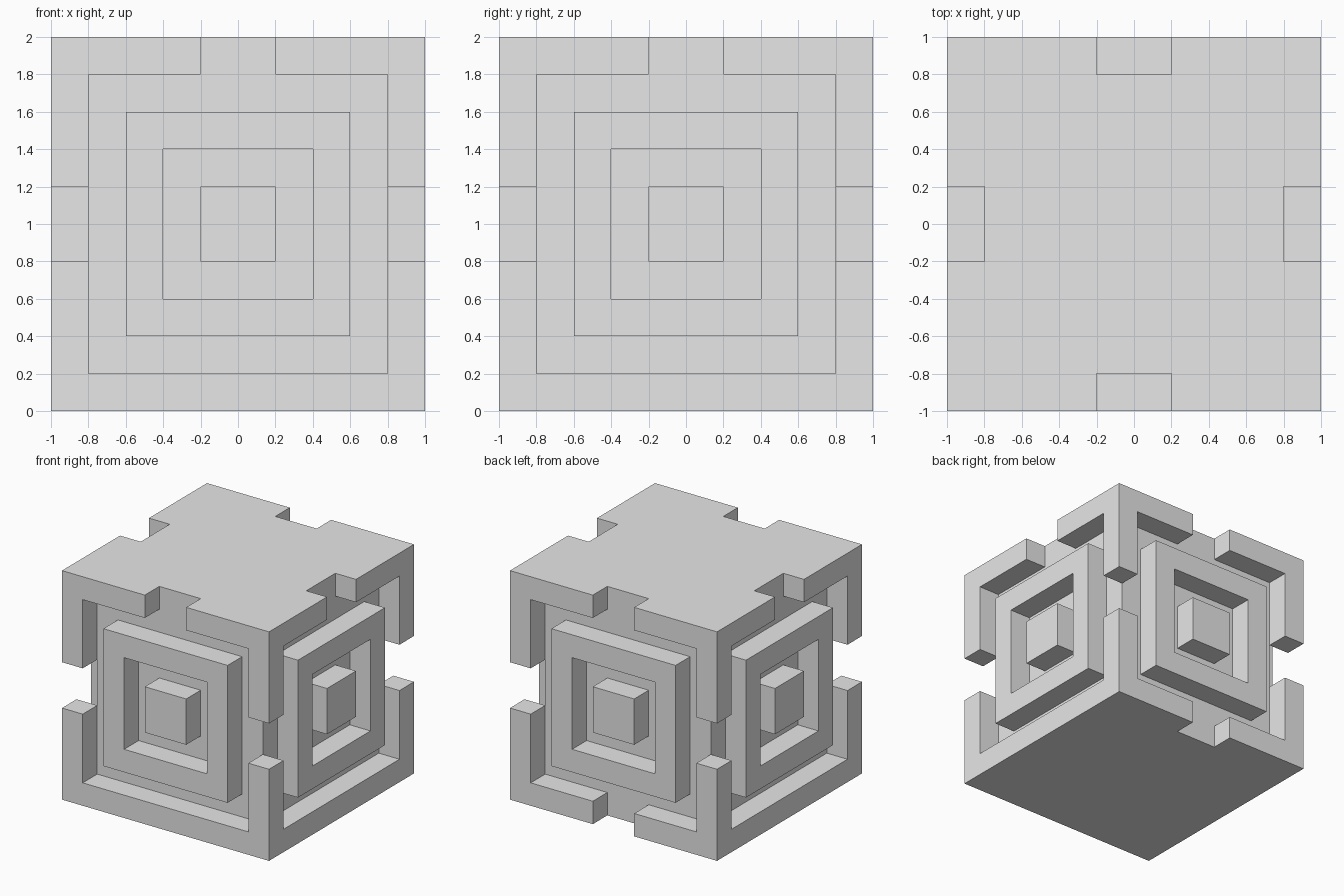
import bpy
import bmesh
from math import pi
from mathutils import Matrix

if "Cube" in bpy.data.objects:
    bpy.data.objects.remove(bpy.data.objects["Cube"], do_unlink=True)

GREY = (0.8, 0.8, 0.8, 1.0)
grey = bpy.data.materials.new("plain_grey")
grey.use_nodes = True
grey.diffuse_color = GREY
grey.node_tree.nodes["Principled BSDF"].inputs["Base Color"].default_value = GREY


def block_solid(name, cuts, filled, matrix=Matrix()):
    """Closed shell around the cells of a cut-up box for which filled(centre) is true."""
    counts = [len(c) - 1 for c in cuts]

    def is_solid(cell):
        if any(i < 0 or i >= n for i, n in zip(cell, counts)):
            return False
        return filled(*[(c[i] + c[i + 1]) / 2 for c, i in zip(cuts, cell)])

    bm = bmesh.new()
    for i in range(counts[0]):
        for j in range(counts[1]):
            for k in range(counts[2]):
                cell = (i, j, k)
                if not is_solid(cell):
                    continue
                for axis in range(3):
                    u, v = (axis + 1) % 3, (axis + 2) % 3
                    for side in (0, 1):
                        beside = list(cell)
                        beside[axis] += 2 * side - 1
                        if is_solid(beside):
                            continue
                        ring = []
                        for du, dv in ((0, 0), (1, 0), (1, 1), (0, 1)):
                            p = [0, 0, 0]
                            p[axis] = cuts[axis][cell[axis] + side]
                            p[u] = cuts[u][cell[u] + du]
                            p[v] = cuts[v][cell[v] + dv]
                            ring.append(bm.verts.new(p))
                        bm.faces.new(ring if side else ring[::-1])
    bmesh.ops.remove_doubles(bm, verts=bm.verts, dist=0.0001)
    bmesh.ops.transform(bm, matrix=matrix, verts=bm.verts)
    if matrix.determinant() < 0:
        bmesh.ops.reverse_faces(bm, faces=bm.faces)
    mesh = bpy.data.meshes.new(name)
    bm.to_mesh(mesh)
    bm.free()
    mesh.materials.append(grey)
    obj = bpy.data.objects.new(name, mesh)
    bpy.context.collection.objects.link(obj)


def everywhere(x, y, z):
    return True


# Inner core, recessed behind the outer frame
block_solid("core", ([-0.8, 0.8], [-0.8, 0.8], [0.2, 1.8]), everywhere)


# End caps: a notched plate with a stub post on each corner
def cap_rule(notched):
    def filled(x, y, z):
        on_corner = abs(x) > 0.8 and abs(y) > 0.8
        if z > 0.2:
            return on_corner
        in_notch = max(abs(x), abs(y)) > 0.8 and min(abs(x), abs(y)) < 0.2
        return not (in_notch and notched(x, y))
    return filled


edge_cuts = [-1, -0.8, -0.2, 0.2, 0.8, 1]
cap_cuts = (edge_cuts, edge_cuts, [0, 0.2, 0.8])
flip = Matrix.Translation((0, 0, 2)) @ Matrix.Scale(-1, 4, (0, 0, 1))
block_solid("bottom_cap", cap_cuts, cap_rule(lambda x, y: y > 0.8))
block_solid("top_cap", cap_cuts, cap_rule(lambda x, y: True), flip)

# Raised square ring and centre stud on each of the four sides
ring_cuts = [-0.6, -0.4, 0.4, 0.6]
for turn, side in enumerate(("front", "left", "back", "right")):
    place = Matrix.Translation((0, 0, 1)) @ Matrix.Rotation(turn * pi / 2, 4, "Z")
    block_solid(side + "_ring", (ring_cuts, [-1, -0.8], ring_cuts),
                lambda x, y, z: max(abs(x), abs(z)) > 0.4, place)
    block_solid(side + "_stud", ([-0.2, 0.2], [-1, -0.8], [-0.2, 0.2]),
                everywhere, place)
